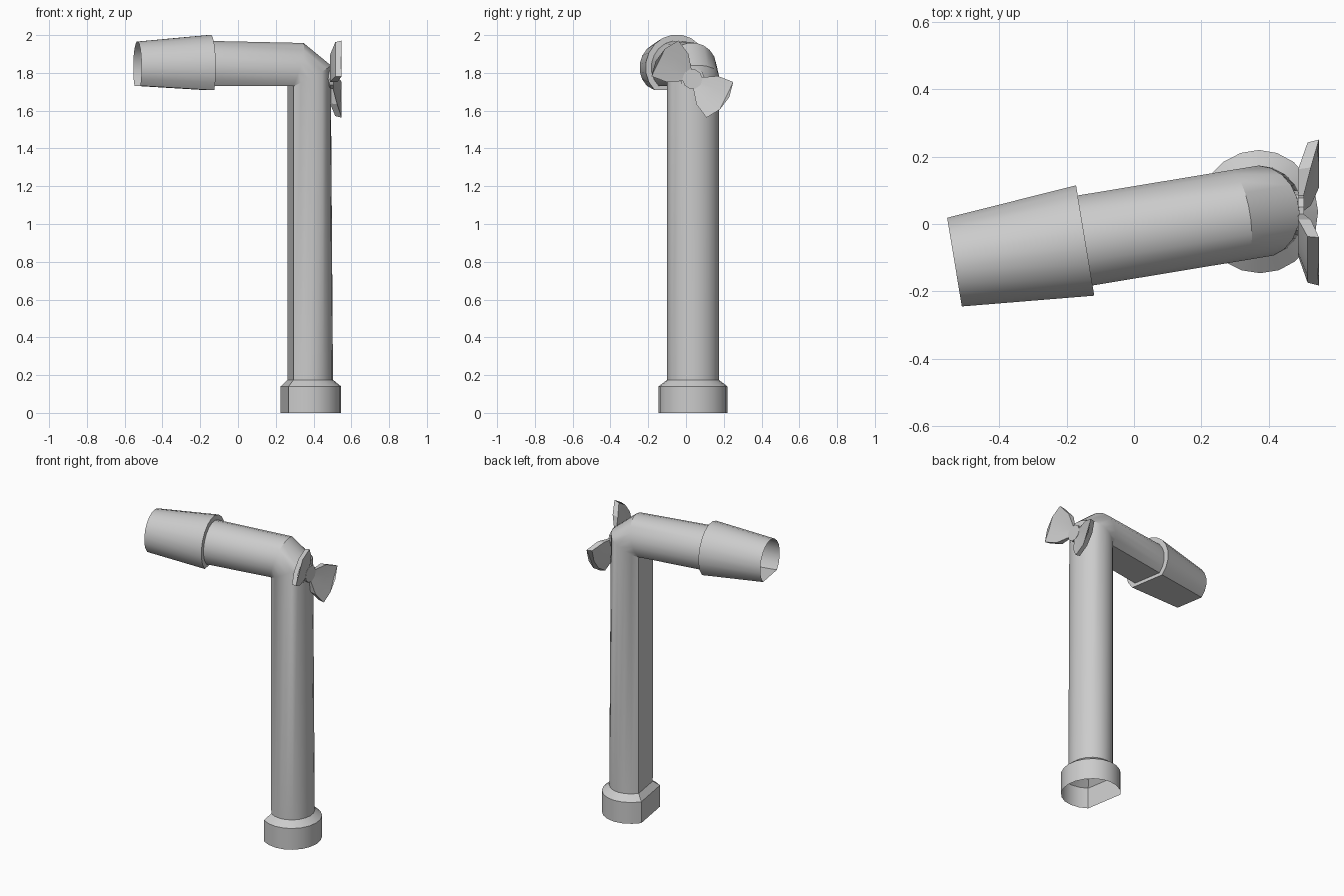
import bpy, bmesh
from math import radians, cos, sin
from mathutils import Vector

if "Cube" in bpy.data.objects:
    bpy.data.objects.remove(bpy.data.objects["Cube"])

CX, CY, ARM_Z = 0.374, 0.037, 1.827
YAW = radians(9.4)
D = Vector((-cos(YAW), -sin(YAW), 0))     # direction the arm points
P = Vector((sin(YAW), -cos(YAW), 0))      # sideways
UP = Vector((0, 0, 1))
AXIS = Vector((CX, CY, 0))
STEPS = 15


def section(r, back):
    """Round section with one flat side; a points to the flat, b sideways."""
    pts = []
    for i in range(STEPS + 1):
        t = radians(45 + 270 * i / STEPS)
        a = r * cos(t)
        pts.append((a * back if a < 0 else a, r * sin(t)))
    return pts


def upright(r, z, back=1.0, tilt=0.0):
    h = r * cos(radians(45))
    return [AXIS + D * a + P * b + UP * (z + tilt * (h - a)) for a, b in section(r, back)]


def along_arm(r, s, back=1.0, tilt=0.0):
    h = r * cos(radians(45))
    return [AXIS + D * (s - tilt * (h - a)) + P * b + UP * (ARM_Z - a)
            for a, b in section(r, back)]


def finish(name, bm, angle=30):
    bmesh.ops.remove_doubles(bm, verts=bm.verts, dist=0.003)
    bmesh.ops.recalc_face_normals(bm, faces=bm.faces)
    me = bpy.data.meshes.new(name)
    bm.to_mesh(me)
    bm.free()
    ob = bpy.data.objects.new(name, me)
    bpy.context.collection.objects.link(ob)
    bpy.ops.object.select_all(action='DESELECT')
    ob.select_set(True)
    bpy.context.view_layer.objects.active = ob
    bpy.ops.object.shade_smooth_by_angle(angle=radians(angle))
    return ob


def loft(name, rings, cap_end=False):
    bm = bmesh.new()
    rows = [[bm.verts.new(p) for p in ring] for ring in rings]
    for lo, hi in zip(rows, rows[1:]):
        n = len(lo)
        for i in range(n):
            j = (i + 1) % n
            bm.faces.new((lo[i], lo[j], hi[j], hi[i]))
    if cap_end:
        bm.faces.new(rows[-1])
    return finish(name, bm)


# Base collar, open underneath, with a sloped shoulder
loft("base_collar", [upright(0.183, 0, 0.94), upright(0.183, 0.14, 0.94),
                     upright(0.137, 0.175, 0.94)])

# Bent pipe: post, two-ring elbow pivoting on the inner corner, arm
loft("bent_pipe", [upright(0.137, 0.175, 0.94),
                   upright(0.137, 1.73, 0.85, 0.52),
                   along_arm(0.137, 0.097, 0.97, 0.29),
                   along_arm(0.137, 0.526, 1.05)])

# Tapered nozzle with a stepped shoulder and open mouth
loft("nozzle", [along_arm(0.137, 0.526, 1.05), along_arm(0.168, 0.526, 1.05),
                along_arm(0.135, 0.919, 1.04)])

# Handle hub
HY, HZ = 0.034, 1.767


def polar(x, r, deg):
    return Vector((x, HY + r * cos(radians(deg)), HZ + r * sin(radians(deg))))


loft("handle_hub", [[polar(x, r, 36 * i) for i in range(10)]
                    for x, r in ((0.44, 0.065), (0.488, 0.065), (0.488, 0.053), (0.505, 0.053))],
     cap_end=True)


# Two flared handle wings: stations are (radius, half angle, back x, front x)
def wing(name, aim):
    stations = ((0.050, 48, 0.486, 0.503), (0.135, 44, 0.487, 0.525), (0.217, 33, 0.515, 0.549))
    bm = bmesh.new()
    rows = []
    for r, half, xb, xf in stations:
        degs = [aim + half * k for k in (-1, -1 / 3, 1 / 3, 1)]
        loop = [polar(xf, r, d) for d in degs] + [polar(xb, r * 0.96, d) for d in reversed(degs)]
        rows.append([bm.verts.new(p) for p in loop])
    for lo, hi in zip(rows, rows[1:]):
        for i in range(8):
            j = (i + 1) % 8
            bm.faces.new((lo[i], lo[j], hi[j], hi[i]))
    bm.faces.new(rows[0])
    bm.faces.new(rows[-1])
    return finish(name, bm, 25)


wing("handle_wing_lower", -37)
wing("handle_wing_upper", 143)
